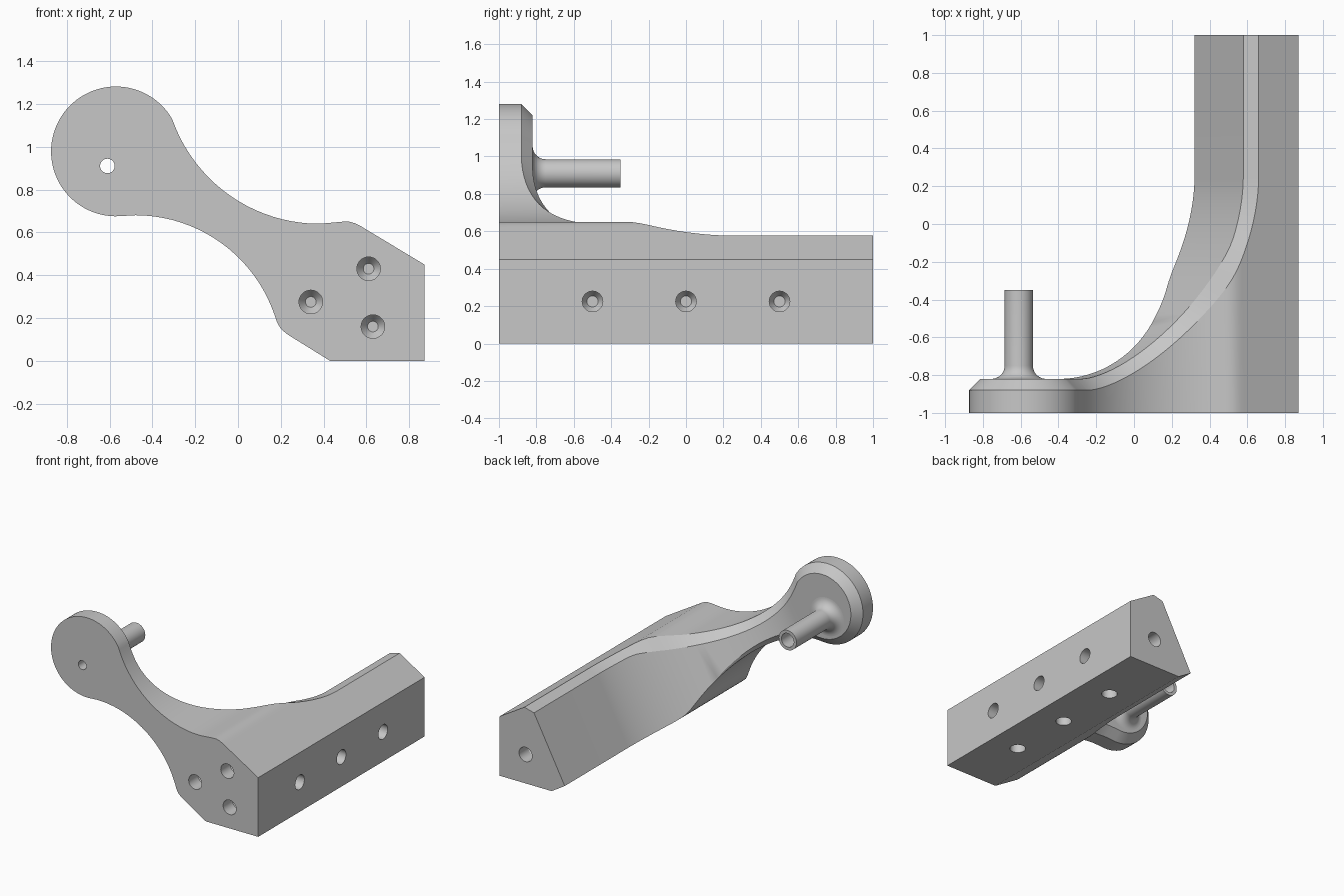
import bpy, bmesh, math
from mathutils import Vector, Matrix

if "Cube" in bpy.data.objects:
    bpy.data.objects.remove(bpy.data.objects["Cube"])

grey = bpy.data.materials.new("satin_grey")
grey.use_nodes = True
grey.diffuse_color = (0.57, 0.57, 0.57, 1)
grey.node_tree.nodes["Principled BSDF"].inputs["Base Color"].default_value = (0.57, 0.57, 0.57, 1)

LEAN = 0.53        # slant of the inner wall
CHAMFER = 0.06
FRONT, BACK = -1.0, 1.0
STEPS = 32


def make_object(name, bm):
    mesh = bpy.data.meshes.new(name)
    bm.to_mesh(mesh)
    bm.free()
    obj = bpy.data.objects.new(name, mesh)
    bpy.context.collection.objects.link(obj)
    mesh.materials.append(grey)
    return obj


def smooth(obj):
    bpy.ops.object.select_all(action='DESELECT')
    obj.select_set(True)
    bpy.context.view_layer.objects.active = obj
    bpy.ops.object.shade_smooth_by_angle(angle=math.radians(28))


def arc(cx, cz, r, a0, a1, n):
    angles = [math.radians(a0 + (a1 - a0) * i / n) for i in range(n + 1)]
    return [Vector((cx + r * math.cos(a), cz + r * math.sin(a))) for a in angles]


def slant(p):
    return p.x - LEAN * (p.y - 0.068)


def at_slant(chain, u):
    """Point of a chain where the leaning coordinate equals u."""
    for p, q in zip(chain, chain[1:]):
        a, b = slant(p), slant(q)
        if a <= u <= b:
            return p.lerp(q, (u - a) / max(b - a, 1e-9))
    return chain[-1].copy()


def lathe(bm, profile, pos, axis, segments=40):
    """Turn a profile of (radius, distance along axis) about an axis through pos."""
    pos, axis = Vector(pos), Vector(axis)
    side = axis.orthogonal().normalized()
    verts = [bm.verts.new(pos + side * r + axis * h) for r, h in profile]
    edges = [bm.edges.new(pair) for pair in zip(verts, verts[1:])]
    bmesh.ops.spin(bm, geom=verts + edges, axis=axis, cent=pos,
                   angle=math.tau, steps=segments)
    bmesh.ops.remove_doubles(bm, verts=bm.verts, dist=1e-4)


# Front outline: upper neck, round pad, lower neck
top = [Vector(p) for p in [(0.87, 0.45), (0.56, 0.637), (0.53, 0.649), (0.5, 0.651), (0.46, 0.647)]]
top += arc(0.38, 1.367, 0.727, 270, 200.7, 30)
pad = arc(-0.57, 0.978, 0.303, 30, 273, 60)
low = arc(-0.48, -0.0075, 0.6875, 90, 16.3, 30)
low += [Vector(p) for p in [(0.195, 0.155), (0.225, 0.127), (0.43, 0)]]
outline = top + pad + low

# Same outline moved inward by the chamfer width
inset = []
for i, p in enumerate(outline):
    d = (outline[min(i + 1, len(outline) - 1)] - outline[max(i - 1, 0)]).normalized()
    inset.append(p + Vector((-d.y, d.x)) * CHAMFER)

nt, nl = len(top) + 4, len(low) + 4
top_out, top_in = outline[:nt][::-1], inset[:nt][::-1]
low_out, low_in = outline[-nl:], inset[-nl:]


def sweep(t, grow_u=0.0, grow_y=0.0):
    """Plan curve joining the pad's back to the beam's inner wall."""
    a = t * math.pi / 2
    return (-0.74 + (1.06 + grow_u) * math.sin(a) ** 1.12,
            0.24 - (1.06 + grow_y) * max(math.cos(a), 0) ** 1.12)


# Columns of (outer point, outer y, inner point, inner y) around the outline
columns = []
for i in range(STEPS, -1, -1):
    (uo, yo), (ui, yi) = sweep(i / STEPS, 0.07, CHAMFER), sweep(i / STEPS)
    columns.append((at_slant(top_out, uo), yo, at_slant(top_in, ui), yi))
for p, q in zip(outline, inset):
    if slant(p) < -0.745:
        columns.append((p, -0.82 - CHAMFER, q, -0.82))
for i in range(STEPS + 1):
    u, y = sweep(i / STEPS)
    fade = max(0, 1 - 2 * i / STEPS)
    p = at_slant(low_out, u)
    columns.append((p, y - CHAMFER * fade, p.lerp(at_slant(low_in, u), fade), y))

# Bracket body: beam, curved arm and pad as one skin
bm = bmesh.new()


def vert(p, y):
    return bm.verts.new((p[0], y, p[1]))


F = [vert(c[0], FRONT) for c in columns]
O = [vert(c[0], c[1]) for c in columns]
I = [vert(c[2], c[3]) for c in columns]
corners = [(0.43, 0), (0.87, 0), (0.87, 0.45)]
FC = [vert(c, FRONT) for c in corners]
EC = [vert(c, BACK) for c in corners]
EO, EI, EL = vert(columns[0][0], BACK), vert(columns[0][2], BACK), vert(columns[-1][2], BACK)
n = len(columns)
for k in range(n - 1):
    bm.faces.new((F[k], F[k + 1], O[k + 1], O[k]))
    bm.faces.new((O[k], O[k + 1], I[k + 1], I[k]))
for j in range(STEPS):
    bm.faces.new((I[j], I[j + 1], I[n - 2 - j], I[n - 1 - j]))
bm.faces.new(I[STEPS:n - STEPS])
bm.faces.new(F + FC)
bm.faces.new((O[0], I[0], EI, EO))
bm.faces.new((I[0], I[-1], EL, EI))
bm.faces.new((F[-1], FC[0], EC[0], EL, I[-1], O[-1]))
bm.faces.new((F[0], O[0], EO, EC[2], FC[2]))
for a in range(2):
    bm.faces.new((FC[a], FC[a + 1], EC[a + 1], EC[a]))
bm.faces.new([EO, EI, EL] + EC)
bmesh.ops.remove_doubles(bm, verts=bm.verts, dist=1e-4)
bmesh.ops.recalc_face_normals(bm, faces=bm.faces)
body = make_object("bracket_body", bm)

# Drilled holes with tapered bottoms
cut = bmesh.new()


def drill(pos, axis, radius=0.055, tip=0.03, depth=0.15):
    profile = [(0, -0.05), (radius, -0.05), (radius, depth - 0.04), (tip, depth), (0, depth)]
    lathe(cut, profile, pos, axis, 32)


for x, z in [(0.34, 0.275), (0.61, 0.43), (0.63, 0.16)]:
    drill((x, FRONT, z), (0, 1, 0), tip=0.025)
for y in (-0.5, 0, 0.5):
    drill((0.87, y, 0.225), (-1, 0, 0))
    drill((0.645, y, 0), (0, 0, 1))
drill((0.65, BACK, 0.22), (0, -1, 0))
drill((-0.61, FRONT, 0.91), (0, 1, 0), 0.034, 0.034, 0.3)
bmesh.ops.recalc_face_normals(cut, faces=cut.faces)
cutter = make_object("hole_cutter", cut)
cutter.hide_render = True
mod = body.modifiers.new("holes", 'BOOLEAN')
mod.operation, mod.solver, mod.object = 'DIFFERENCE', 'EXACT', cutter
bpy.context.view_layer.objects.active = body
bpy.ops.object.modifier_apply(modifier=mod.name)
bpy.data.objects.remove(cutter)
smooth(body)

# Hollow pin with a flared foot
bm = bmesh.new()
foot = [tuple(p) for p in arc(0.145, -0.75, 0.07, 180, 270, 10)]
ring = [(0.034, -0.82), (0.034, -0.5), (0.052, -0.47), (0.052, -0.35), (0.075, -0.35)] + foot
ring.append(ring[0])
lathe(bm, ring, (-0.61, 0, 0.91), (0, 1, 0))
bmesh.ops.recalc_face_normals(bm, faces=bm.faces)
smooth(make_object("pin", bm))
